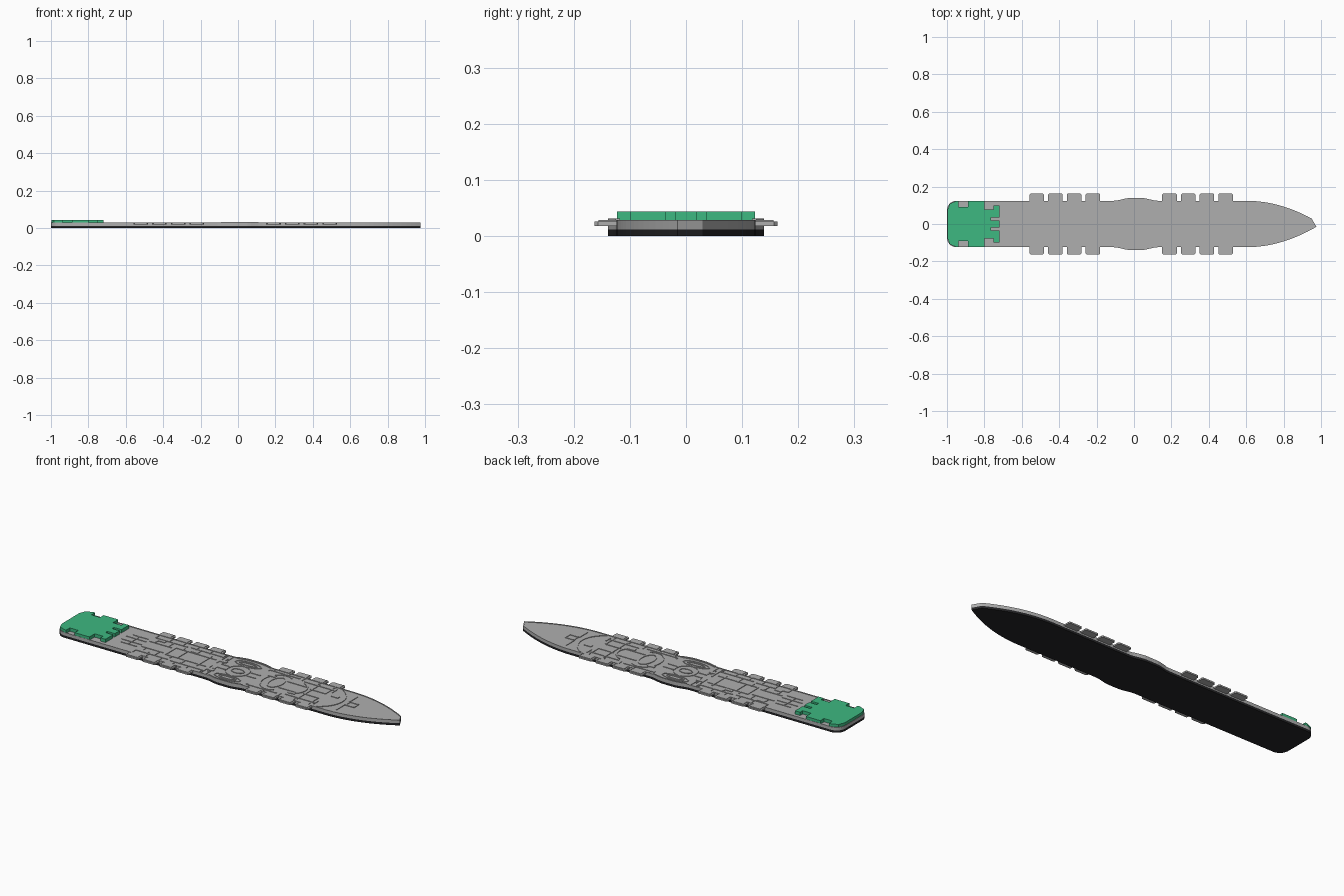
import bpy, bmesh, math

cube = bpy.data.objects.get("Cube")
if cube:
    bpy.data.objects.remove(cube)


def material(name, rgb):
    m = bpy.data.materials.new(name)
    m.use_nodes = True
    m.diffuse_color = (*rgb, 1)
    m.node_tree.nodes["Principled BSDF"].inputs["Base Color"].default_value = (*rgb, 1)
    return m


GREY = material("deck grey", (0.43, 0.43, 0.43))
BLACK = material("keel black", (0.018, 0.018, 0.02))
GREEN = material("stern green", (0.047, 0.48, 0.22))
FLOOR, TOP = 0.0255, 0.0285


def prism(bm, outline, z0, z1):
    """Extrude a flat outline between two heights; return the top face."""
    low = [bm.verts.new((x, y, z0)) for x, y in outline]
    high = [bm.verts.new((x, y, z1)) for x, y in outline]
    bm.faces.new(low[::-1])
    top = bm.faces.new(high)
    n = len(low)
    for i in range(n):
        j = (i + 1) % n
        bm.faces.new((low[i], low[j], high[j], high[i]))
    return top


def box(bm, x0, x1, y0, y1, z0=FLOOR - 0.001, z1=TOP):
    return prism(bm, [(x0, y0), (x1, y0), (x1, y1), (x0, y1)], z0, z1)


def finish(name, bm, mat):
    bmesh.ops.recalc_face_normals(bm, faces=bm.faces)
    me = bpy.data.meshes.new(name)
    bm.to_mesh(me)
    bm.free()
    me.materials.append(mat)
    ob = bpy.data.objects.new(name, me)
    bpy.context.collection.objects.link(ob)
    return ob


def half_width(x):
    """Half beam: rounded stern, swollen waist, pointed bow."""
    if x < -0.95:
        return 0.074 + 0.05 * math.sqrt(max(0, 1 - ((-0.95 - x) / 0.05) ** 2))
    if x > 0.6:
        return 0.124 * (1 - ((x - 0.6) / 0.4) ** 2)
    t = min(1, max(0, (0.12 - abs(x - 0.01)) / 0.09))
    return 0.124 + 0.015 * t * t * (3 - 2 * t)


stations = [-1 + 0.05 * (1 - math.cos(math.pi / 2 * i / 6)) for i in range(7)]
stations += [-0.11 + 0.02 * i for i in range(13)]
stations += [0.6 + 0.025 * i for i in range(16)]
port = [(x, half_width(x)) for x in stations]
hull_outline = [(x, -w) for x, w in port] + [(x, w) for x, w in port[-2::-1]]

# Dark keel slab
bm = bmesh.new()
prism(bm, hull_outline, 0, 0.012)
finish("keel", bm, BLACK)

# Hull with a low rim round a sunken deck
bm = bmesh.new()
top = prism(bm, hull_outline, 0.012, TOP)
bmesh.ops.recalc_face_normals(bm, faces=bm.faces)
bmesh.ops.inset_region(bm, faces=[top], thickness=0.004)
inner = bmesh.ops.extrude_face_region(bm, geom=[top])["geom"]
bmesh.ops.translate(bm, vec=(0, 0, FLOOR - TOP),
                    verts=[v for v in inner if isinstance(v, bmesh.types.BMVert)])
if top.is_valid:
    bmesh.ops.delete(bm, geom=[top], context="FACES_ONLY")
finish("hull", bm, GREY)

# Raised crescents on the swollen waist
bm = bmesh.new()
waist = [(x, w) for x, w in port if abs(x - 0.01) < 0.11]
for s in (-1, 1):
    prism(bm, [(x, s * w) for x, w in waist]
          + [(x, s * (w - 0.008)) for x, w in waist[::-1]], 0.02, 0.031)
finish("waist_rail", bm, GREY)

# Side balconies: a tray with a smaller raised pad
bm = bmesh.new()
for start in (-0.52, 0.19):
    for i in range(4):
        x = start + 0.1 * i
        for s in (-1, 1):
            prism(bm, [(x + dx, s * y) for dx, y in (
                (-0.039, 0.12), (-0.039, 0.157), (-0.033, 0.163),
                (0.033, 0.163), (0.039, 0.157), (0.039, 0.12))], 0.018, 0.026)
            box(bm, x - 0.03, x + 0.03, *sorted((s * 0.122, s * 0.156)), 0.02, 0.0285)
finish("balconies", bm, GREY)

# Green stern roof, notched on its edges
bm = bmesh.new()
half = [(-0.998, 0.074), (-0.985, 0.108), (-0.95, 0.123),
        (-0.938, 0.123), (-0.938, 0.092), (-0.887, 0.092), (-0.887, 0.123),
        (-0.8, 0.123), (-0.8, 0.078), (-0.75, 0.078), (-0.75, 0.1),
        (-0.72, 0.1), (-0.72, 0.036), (-0.765, 0.036), (-0.765, 0.02), (-0.72, 0.02)]
prism(bm, half + [(x, -y) for x, y in half[::-1]], 0.025, 0.0435)
finish("stern_roof", bm, GREEN)

# Deck walls
T = 0.0025
bm = bmesh.new()


def along(x0, x1, y):
    for s in (-1, 1):
        box(bm, x0, x1, s * y - T, s * y + T)


def across(x, y0, y1):
    for s in (-1, 1):
        box(bm, x - T, x + T, *sorted((s * y0, s * y1)))


def arc(cx, cy, rx, ry, a0=0, a1=360, n=24):
    """Curved wall made of short straight lengths."""
    for i in range(n):
        a, b = (math.radians(a0 + (a1 - a0) * (i + k) / n) for k in (0, 1))
        prism(bm, [(cx + (rx + d) * math.cos(t), cy + (ry + d) * math.sin(t))
                   for t, d in ((a, -T), (a, T), (b, T), (b, -T))], FLOOR - 0.001, TOP)


# Corridors and cabins aft
for x0, x1, y in ((-0.66, -0.57, 0.05), (-0.55, -0.36, 0.085), (-0.34, -0.14, 0.09),
                  (-0.55, -0.42, 0.035), (-0.4, -0.16, 0.045), (-0.68, -0.56, 0.02)):
    along(x0, x1, y)
for i in range(6):
    x = -0.55 + 0.08 * i
    across(x, 0.085, 0.12)
    across(x + 0.03, 0.04, 0.085 if i % 2 else 0.065)
for x in (-0.62, -0.4, -0.33, -0.2):
    across(x, 0, 0.045)
across(-0.14, 0.02, 0.12)
across(-0.11, 0.03, 0.12)

# Round hall amidships
arc(0, 0, 0.06, 0.06)
arc(0, 0, 0.035, 0.022)
for s in (-1, 1):
    arc(0, s * 0.09, 0.075, 0.025)
    arc(0, s * 0.09, 0.05, 0.012)
along(-0.11, -0.06, 0.02)
along(0.06, 0.12, 0.02)

# Oval hall and cabins forward
arc(0.23, 0, 0.035, 0.06)
arc(0.23, 0, 0.075, 0.09, 60, 300)
arc(0.31, 0, 0.09, 0.075, -65, 65)
for x0, x1, y in ((0.12, 0.3, 0.1), (0.27, 0.39, 0.04), (0.34, 0.52, 0.085),
                  (0.41, 0.5, 0.03)):
    along(x0, x1, y)
for i in range(5):
    across(0.14 + 0.09 * i, 0.1, 0.12)
    across(0.12 + 0.1 * i, 0.06 if i > 2 else 0.09, 0.1)
across(0.42, 0, 0.08)
across(0.5, 0.03, 0.085)

# Foredeck bulkhead and hatch
arc(0.45, 0, 0.17, 0.14, -55, 55)
across(0.65, 0.02, 0.09)
across(0.655, 0, 0.02)
across(0.705, 0, 0.02)
along(0.655, 0.705, 0.02)
finish("deck_walls", bm, GREY)

# Small solid lockers on the deck
bm = bmesh.new()
for x, y in ((-0.5, 0.07), (-0.5, -0.075), (-0.3, 0.06), (-0.12, 0.05),
             (-0.12, -0.06), (0.17, 0.05), (0.36, -0.055), (0.56, 0.03)):
    box(bm, x - 0.02, x + 0.02, y - 0.009, y + 0.009)
finish("lockers", bm, GREY)
